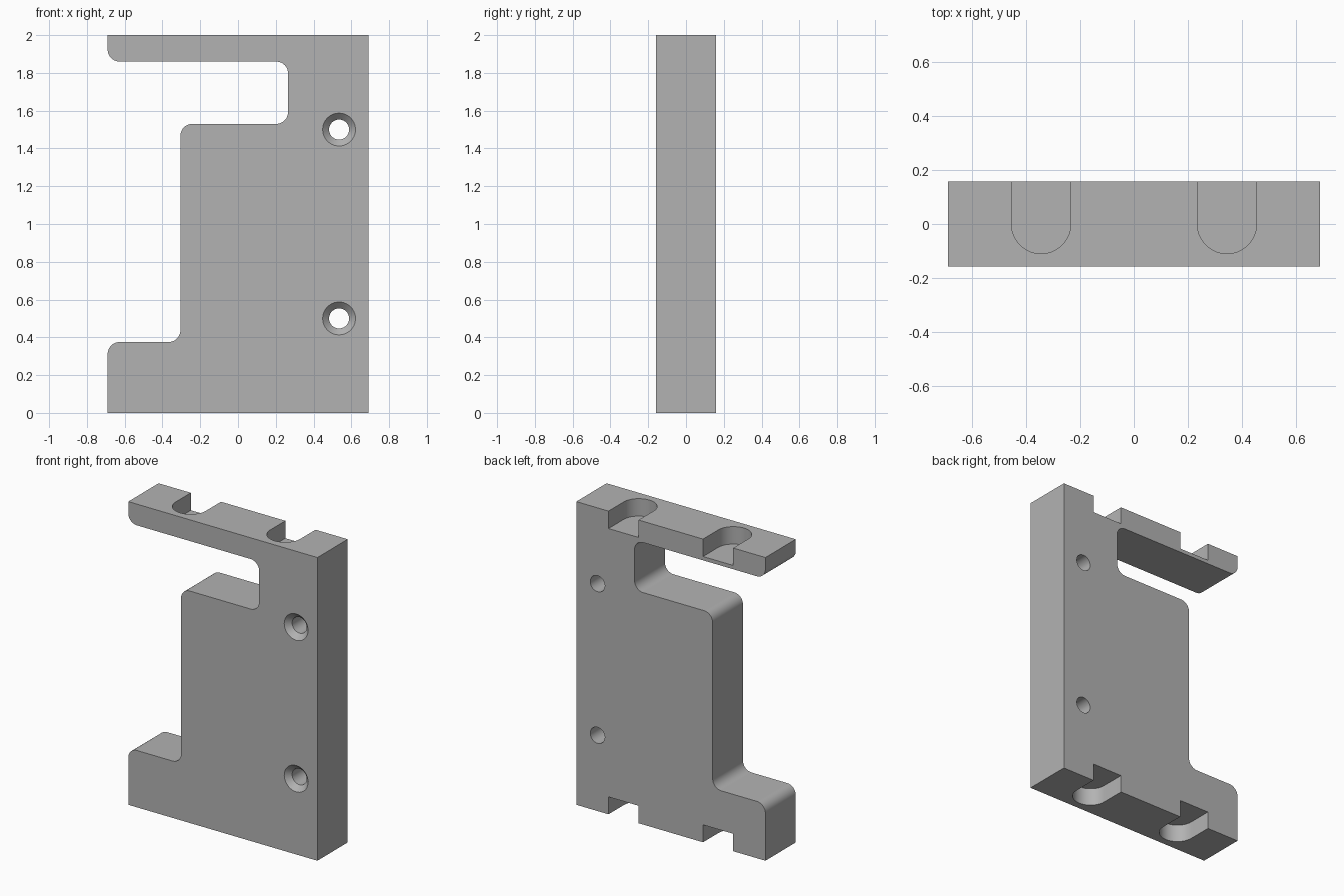
import bpy, bmesh
from math import sin, cos, pi, radians
from mathutils import Vector

cube = bpy.data.objects.get("Cube")
if cube:
    bpy.data.objects.remove(cube, do_unlink=True)

HALF_DEPTH = 0.158
HALF_WIDTH = 0.69
HEIGHT = 2.0

grey = bpy.data.materials.new("plain grey")
grey.use_nodes = True
grey.diffuse_color = (0.45, 0.45, 0.45, 1)
grey.node_tree.nodes["Principled BSDF"].inputs["Base Color"].default_value = grey.diffuse_color


def make_object(name, bm):
    bmesh.ops.recalc_face_normals(bm, faces=bm.faces)
    mesh = bpy.data.meshes.new(name)
    bm.to_mesh(mesh)
    bm.free()
    mesh.materials.append(grey)
    obj = bpy.data.objects.new(name, mesh)
    bpy.context.collection.objects.link(obj)
    return obj


def prism(points, offset):
    """Extrude a closed outline along an offset."""
    bm = bmesh.new()
    face = bm.faces.new([bm.verts.new(p) for p in points])
    top = bmesh.ops.extrude_face_region(bm, geom=[face], use_keep_orig=True)
    moved = [v for v in top["geom"] if isinstance(v, bmesh.types.BMVert)]
    bmesh.ops.translate(bm, verts=moved, vec=offset)
    return bm


def cut(target, bm):
    cutter = make_object("cutter", bm)
    cutter.hide_render = True
    mod = target.modifiers.new("cut", "BOOLEAN")
    mod.operation = "DIFFERENCE"
    mod.solver = "EXACT"
    mod.object = cutter
    bpy.context.view_layer.objects.active = target
    bpy.ops.object.modifier_apply(modifier=mod.name)
    bpy.data.objects.remove(cutter, do_unlink=True)


# Bracket plate: square outer corners, then rounded inner steps
square = [(-HALF_WIDTH, 0), (HALF_WIDTH, 0), (HALF_WIDTH, HEIGHT), (-HALF_WIDTH, HEIGHT)]
rounded = [(-HALF_WIDTH, 1.86), (0.265, 1.86), (0.265, 1.53),
           (-0.305, 1.53), (-0.305, 0.375), (-HALF_WIDTH, 0.375)]
bm = prism([(x, -HALF_DEPTH, z) for x, z in square + rounded], Vector((0, 2 * HALF_DEPTH, 0)))


def is_rounded(edge):
    a, b = (v.co for v in edge.verts)
    return abs(a.y - b.y) > 0.1 and any(
        abs(a.x - x) + abs(a.z - z) < 0.001 for x, z in rounded)


bmesh.ops.bevel(bm, geom=[e for e in bm.edges if is_rounded(e)], offset=0.063,
                offset_type="OFFSET", segments=12, profile=0.5, affect="EDGES")
plate = make_object("bracket_plate", bm)

# Round-ended slots, open to the back, in the top and bottom edges
SLOT_RADIUS, SLOT_DEPTH = 0.11, 0.115
for x in (-0.345, 0.345):
    arc = [(x - SLOT_RADIUS * cos(pi * i / 24), -SLOT_RADIUS * sin(pi * i / 24)) for i in range(25)]
    outline = arc + [(x + SLOT_RADIUS, 0.3), (x - SLOT_RADIUS, 0.3)]
    for low, high in ((-0.1, SLOT_DEPTH), (HEIGHT - SLOT_DEPTH, HEIGHT + 0.1)):
        cut(plate, prism([(px, py, low) for px, py in outline], Vector((0, 0, high - low))))

# Countersunk screw holes: one turned profile of (radius, y) rings
HOLE, SINK = 0.053, 0.087
rings = [(SINK, -0.3), (SINK, -HALF_DEPTH), (HOLE, -HALF_DEPTH + SINK - HOLE), (HOLE, 0.3)]
SIDES = 40
for z in (0.5, 1.5):
    bm = bmesh.new()
    loops = [[bm.verts.new((0.535 + r * cos(2 * pi * i / SIDES), y, z + r * sin(2 * pi * i / SIDES)))
              for i in range(SIDES)] for r, y in rings]
    for a, b in zip(loops, loops[1:]):
        for i in range(SIDES):
            j = (i + 1) % SIDES
            bm.faces.new((a[i], a[j], b[j], b[i]))
    bm.faces.new(loops[0])
    bm.faces.new(loops[-1])
    cut(plate, bm)

# Smooth fillets and holes, crisp edges elsewhere
bpy.ops.object.select_all(action="DESELECT")
plate.select_set(True)
bpy.context.view_layer.objects.active = plate
bpy.ops.object.shade_smooth_by_angle(angle=radians(30))
